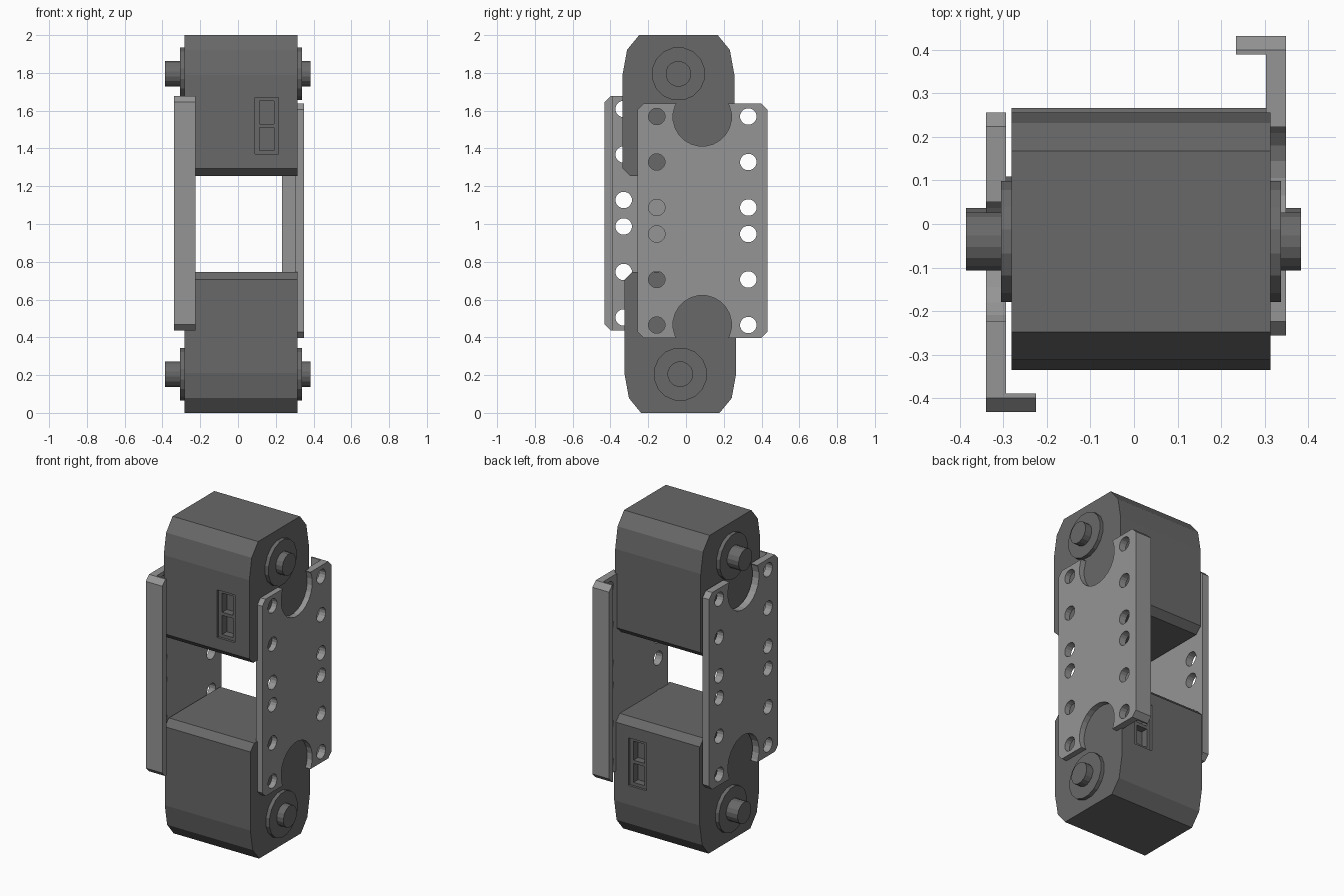
import bpy
import bmesh
import math
from mathutils import Matrix, Vector

default_cube = bpy.data.objects.get("Cube")
if default_cube:
    bpy.data.objects.remove(default_cube, do_unlink=True)


def make_material(name, value):
    mat = bpy.data.materials.new(name)
    mat.use_nodes = True
    color = (value, value, value, 1)
    mat.diffuse_color = color
    mat.node_tree.nodes["Principled BSDF"].inputs["Base Color"].default_value = color
    return mat


DARK = make_material("dark grey plastic", 0.14)
LIGHT = make_material("light grey bracket", 0.3)


def add_object(name, bm, mat):
    bmesh.ops.recalc_face_normals(bm, faces=bm.faces)
    mesh = bpy.data.meshes.new(name)
    bm.to_mesh(mesh)
    bm.free()
    mesh.materials.append(mat)
    obj = bpy.data.objects.new(name, mesh)
    bpy.context.scene.collection.objects.link(obj)
    return obj


def extrude(bm, profile, x0, x1):
    """Prism along x from a (y, z) outline."""
    face = bm.faces.new([bm.verts.new((x0, y, z)) for y, z in profile])
    new = bmesh.ops.extrude_face_region(bm, geom=[face])["geom"]
    verts = [v for v in new if isinstance(v, bmesh.types.BMVert)]
    bmesh.ops.translate(bm, verts=verts, vec=(x1 - x0, 0, 0))


def circle(y, z, r, n=16):
    turns = [math.tau * (i + 0.5) / n for i in range(n)]
    return [(y + r * math.cos(a), z + r * math.sin(a)) for a in turns]


def rect(y0, y1, z0, z1):
    return [(y0, z0), (y1, z0), (y1, z1), (y0, z1)]


def cut(obj, prisms):
    """Subtract disjoint prisms given as (profile, x0, x1)."""
    bm = bmesh.new()
    for prism in prisms:
        extrude(bm, *prism)
    cutter = add_object("cutter", bm, obj.data.materials[0])
    cutter.hide_render = True
    mod = obj.modifiers.new("cut", "BOOLEAN")
    mod.operation = "DIFFERENCE"
    mod.solver = "EXACT"
    mod.object = cutter
    graph = bpy.context.evaluated_depsgraph_get()
    mesh = bpy.data.meshes.new_from_object(obj.evaluated_get(graph))
    obj.modifiers.clear()
    obj.data = mesh
    bpy.data.objects.remove(cutter, do_unlink=True)


def copy_turned(obj, name, matrix):
    twin = obj.copy()
    twin.data = obj.data.copy()
    twin.name = name
    twin.data.transform(matrix)
    bpy.context.scene.collection.objects.link(twin)


# Upper motor housing: rounded top, small chamfers below
CENTER_Y, AXLE_Z = -0.04, 1.795
half = [(0.208, 2.0), (0.272, 1.922), (0.296, 1.79), (0.296, 1.295), (0.256, 1.255)]
outline = [(CENTER_Y + y, z) for y, z in half]
outline += [(CENTER_Y - y, z) for y, z in reversed(half)]
bm = bmesh.new()
extrude(bm, outline, -0.282, 0.314)
housing = add_object("upper_housing", bm, DARK)

# Connector port: shallow recess with two deeper sockets
FRONT = CENTER_Y - 0.296
cut(housing, [(rect(FRONT - 0.1, FRONT + 0.015, 1.37, 1.67), 0.09, 0.215)])
cut(housing, [(rect(FRONT - 0.1, FRONT + 0.06, z, z + 0.12), 0.115, 0.19)
              for z in (1.39, 1.53)])

# Axle with a round boss on each side
bm = bmesh.new()
extrude(bm, circle(CENTER_Y, AXLE_Z, 0.142), -0.306, 0.338)
boss = add_object("upper_boss", bm, DARK)
bm = bmesh.new()
extrude(bm, circle(CENTER_Y, AXLE_Z, 0.068), -0.386, 0.384)
axle = add_object("upper_axle", bm, DARK)

# Lower motor: the upper one turned upside down
flip = Matrix.Translation((0, -0.07, 2)) @ Matrix.Rotation(math.pi, 4, "X")
for part, name in ((housing, "lower_housing"), (boss, "lower_boss"), (axle, "lower_axle")):
    copy_turned(part, name, flip)

# Side bracket: chamfered plate with a folded flange at the back
Y0, Y1, Z0, Z1, C = -0.256, 0.432, 0.397, 1.637, 0.032
outline = [(Y0 + C, Z0), (Y1 - C, Z0), (Y1, Z0 + C), (Y1, Z1 - C),
           (Y1 - C, Z1), (Y0 + C, Z1), (Y0, Z1 - C), (Y0, Z0 + C)]
bm = bmesh.new()
extrude(bm, outline, 0.234, 0.349)
bracket = add_object("left_bracket", bm, LIGHT)
cut(bracket, [(rect(-0.5, 0.39, 0, 2), 0.1, 0.303)])

# Round notches at the ends and two rows of screw holes
MID = (Z0 + Z1) / 2
cuts = [(circle(0.086, MID + s * 0.55, 0.155, 24), 0.28, 0.4) for s in (-1, 1)]
for y in (-0.155, 0.33):
    for dz in (0.07, 0.311, 0.552):
        for s in (-1, 1):
            cuts.append((circle(y, MID + s * dz, 0.044), 0.28, 0.4))
cut(bracket, cuts)

# Opposite bracket, turned half around and set slightly higher
turn = Matrix.Translation((0.009, 0, 0.04)) @ Matrix.Rotation(math.pi, 4, "Z")
copy_turned(bracket, "right_bracket", turn)
